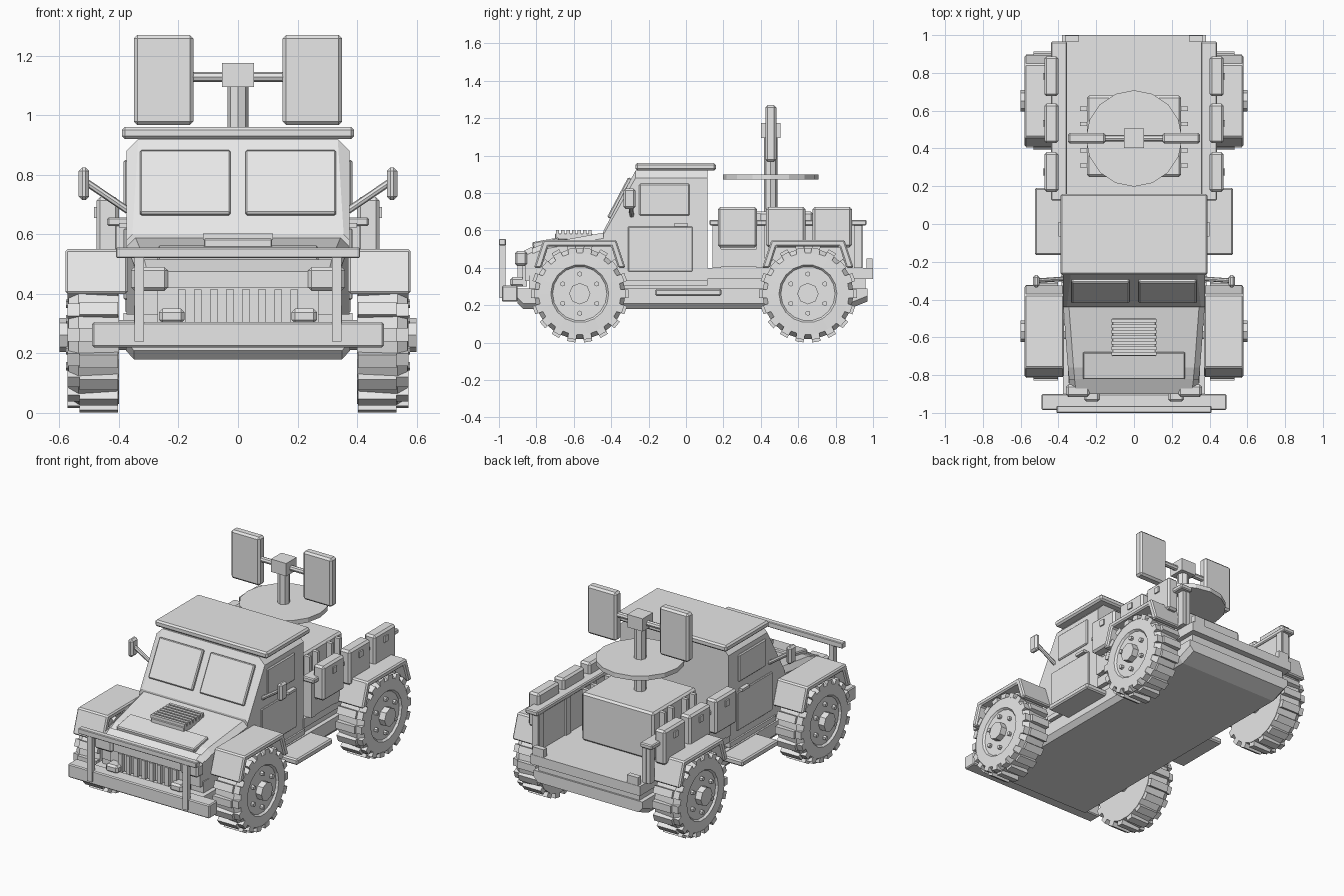
import bpy, bmesh, math
from mathutils import Matrix, Vector

if "Cube" in bpy.data.objects:
    bpy.data.objects.remove(bpy.data.objects["Cube"])

grey = bpy.data.materials.new("plain_grey")
grey.diffuse_color = (0.8, 0.8, 0.8, 1)
grey.use_nodes = True
grey.node_tree.nodes["Principled BSDF"].inputs["Base Color"].default_value = grey.diffuse_color


def finish(bm, name, bevel=0):
    bmesh.ops.recalc_face_normals(bm, faces=bm.faces)
    me = bpy.data.meshes.new(name)
    bm.to_mesh(me)
    bm.free()
    me.materials.append(grey)
    ob = bpy.data.objects.new(name, me)
    bpy.context.collection.objects.link(ob)
    if bevel:
        m = ob.modifiers.new("edge_bevel", 'BEVEL')
        m.width, m.segments = bevel, 1
    return ob


def box(name, x, y, z, bevel=0, rot=0):
    """Box from (min, max) ranges, optionally tilted about x."""
    bm = bmesh.new()
    bmesh.ops.create_cube(bm, size=1)
    ob = finish(bm, name, bevel)
    size = [abs(r[1] - r[0]) for r in (x, y, z)]
    ob.data.transform(Matrix.Diagonal((*size, 1)))
    ob.location = [(r[0] + r[1]) / 2 for r in (x, y, z)]
    ob.rotation_euler.x = rot
    return ob


def pair(name, x, y, z, bevel=0, rot=0):
    for s, side in ((-1, "left"), (1, "right")):
        box(f"{name}_{side}", (s * x[0], s * x[1]), y, z, bevel, rot)


def rod(name, a, b, r, n=8):
    a, b = Vector(a), Vector(b)
    d = b - a
    bm = bmesh.new()
    mat = Matrix.Translation((a + b) / 2) @ d.to_track_quat('Z', 'Y').to_matrix().to_4x4()
    bmesh.ops.create_cone(bm, cap_ends=True, segments=n, radius1=r, radius2=r,
                          depth=d.length, matrix=mat)
    return finish(bm, name)


def skin(name, rings, bevel=0):
    """Join equal rings of points and cap both ends."""
    bm = bmesh.new()
    vs = [[bm.verts.new(p) for p in ring] for ring in rings]
    n = len(vs[0])
    for a, b in zip(vs, vs[1:]):
        for i in range(n):
            bm.faces.new((a[i], a[(i + 1) % n], b[(i + 1) % n], b[i]))
    bm.faces.new(vs[0])
    bm.faces.new(vs[-1])
    return finish(bm, name, bevel)


def hull_ring(y, w, z0, z1, c):
    half = [(w, z0), (w, z1 - c), (w - c, z1)]
    return [(x, y, z) for x, z in half] + [(-x, y, z) for x, z in reversed(half)]


# Chassis and bed floor
def chassis_ring(y, z0):
    return [(0.377, y, 0.29), (0.377, y, z0 + 0.03), (0.35, y, z0),
            (-0.35, y, z0), (-0.377, y, z0 + 0.03), (-0.377, y, 0.29)]


skin("chassis", [chassis_ring(-0.9, 0.21), chassis_ring(-0.87, 0.18),
                 chassis_ring(0.87, 0.18), chassis_ring(0.97, 0.22)])
box("chassis_core", (-0.35, 0.35), (-0.84, 0.96), (0.27, 0.36))
box("bed_floor", (-0.38, 0.38), (0.11, 1.0), (0.34, 0.40))
pair("rear_stop", (0.29, 0.365), (0.965, 0.998), (0.40, 0.45))
pair("sill", (0.34, 0.385), (-0.34, 0.115), (0.305, 0.335))

# Cab with sloped windscreen
skin("cab", [hull_ring(-0.44, 0.375, 0.33, 0.60, 0.02),
             hull_ring(-0.27, 0.375, 0.33, 0.92, 0.04),
             hull_ring(0.115, 0.375, 0.33, 0.92, 0.04)])
box("roof", (-0.39, 0.39), (-0.27, 0.16), (0.92, 0.96), 0.01)
tilt = -math.atan2(0.17, 0.32)
pair("windscreen_pane", (0.025, 0.33), (-0.367, -0.339), (0.651, 0.893), 0.006, tilt)
pair("door", (0.36, 0.384), (-0.31, 0.035), (0.38, 0.62), 0.004)
pair("door_window", (0.36, 0.384), (-0.25, 0.02), (0.68, 0.85), 0.006)
pair("door_handle", (0.37, 0.40), (-0.065, 0.01), (0.622, 0.638))
pair("side_step", (0.36, 0.525), (-0.165, 0.19), (0.25, 0.287), 0.008)

# Bonnet, narrowing to the front
skin("bonnet", [hull_ring(-0.43, 0.375, 0.33, 0.59, 0.03),
                hull_ring(-0.76, 0.35, 0.33, 0.53, 0.03),
                hull_ring(-0.86, 0.34, 0.33, 0.49, 0.03)])
skin("bonnet_lip", [hull_ring(-0.82, 0.345, 0.42, 0.515, 0.03),
                    hull_ring(-0.90, 0.335, 0.42, 0.475, 0.03)])
slope = math.atan2(0.06, 0.33)
box("bonnet_panel", (-0.27, 0.27), (-0.82, -0.675), (0.505, 0.55), 0.006, slope)
box("vent_base", (-0.115, 0.115), (-0.70, -0.50), (0.55, 0.585), 0.004)
for i in range(7):
    y = -0.687 + i * 0.029
    box(f"vent_slat_{i}", (-0.118, 0.118), (y - 0.009, y + 0.009), (0.58, 0.603))

# Grille, headlights, bumper and guard
box("grille_back", (-0.27, 0.27), (-0.875, -0.85), (0.30, 0.42))
for i in range(8):
    x = -0.189 + i * 0.054
    box(f"grille_bar_{i}", (x - 0.013, x + 0.013), (-0.90, -0.87), (0.30, 0.415))
pair("headlight", (0.235, 0.36), (-0.915, -0.85), (0.41, 0.49), 0.012)
box("front_bumper", (-0.49, 0.49), (-0.985, -0.90), (0.22, 0.305), 0.006)
pair("tow_hook", (0.18, 0.265), (-0.94, -0.86), (0.30, 0.35), 0.012)
box("guard_bar", (-0.41, 0.41), (-1.0, -0.963), (0.52, 0.555), 0.004)
pair("guard_post", (0.315, 0.348), (-0.998, -0.966), (0.24, 0.53))

# Mirrors
for s, side in ((-1, "left"), (1, "right")):
    rod(f"mirror_arm_{side}", (s * 0.37, -0.29, 0.68), (s * 0.51, -0.30, 0.775), 0.012)
pair("mirror", (0.50, 0.535), (-0.335, -0.27), (0.715, 0.825), 0.012)


# Fenders: bent strips over each wheel
def fender(name, s, yc):
    outer = [(-0.245, 0.40), (-0.195, 0.55), (0.195, 0.55), (0.245, 0.40)]
    inner = [(0.205, 0.40), (0.168, 0.515), (-0.168, 0.515), (-0.205, 0.40)]
    prof = outer + inner
    skin(name, [[(s * x, yc + y, z) for y, z in prof] for x in (0.37, 0.58)], 0.008)


# Wheels: lathed about x, with tread blocks and lug nuts
def wheel(name, s, yc):
    n, zc = 18, 0.262
    prof = [(0.40, 0.15), (0.40, 0.235), (0.535, 0.245), (0.57, 0.222),
            (0.572, 0.155), (0.56, 0.145), (0.56, 0.06)]
    skin(name, [[(s * x, yc + r * math.cos(2 * math.pi * k / n),
                  zc + r * math.sin(2 * math.pi * k / n)) for k in range(n)]
                for x, r in prof])
    rod(name + "_hub", (s * 0.55, yc, zc), (s * 0.60, yc, zc), 0.057, 8)
    for k in range(6):
        a = math.pi * (k + 0.5) / 3
        y, z = yc + 0.105 * math.cos(a), zc + 0.105 * math.sin(a)
        rod(f"{name}_nut_{k}", (s * 0.55, y, z), (s * 0.578, y, z), 0.014, 6)
    bm = bmesh.new()
    for k in range(n):
        turn = Matrix.Translation((0, yc, zc)) @ Matrix.Rotation(2 * math.pi * k / n + math.pi / 2, 4, 'X')
        for x, r, dims in ((0.468, 0.246, (0.13, 0.045, 0.03)),
                           (0.55, 0.231, (0.045, 0.045, 0.03))):
            mat = turn @ Matrix.Translation((s * x, 0, r)) @ Matrix.Diagonal((*dims, 1))
            bmesh.ops.create_cube(bm, size=1, matrix=mat)
    finish(bm, name + "_tread")


for s, side in ((-1, "left"), (1, "right")):
    for yc, end in ((-0.568, "front"), (0.652, "rear")):
        wheel(f"{end}_wheel_{side}", s, yc)
        fender(f"{end}_fender_{side}", s, yc)

# Axles
for yc, end in ((-0.568, "front"), (0.652, "rear")):
    rod(f"{end}_axle", (-0.42, yc, 0.262), (0.42, yc, 0.262), 0.05)

# Bed walls, rails and stowage cases
pair("bed_wall", (0.365, 0.385), (0.16, 0.945), (0.40, 0.63))
pair("wall_frame", (0.38, 0.41), (0.145, 0.40), (0.405, 0.50))
pair("bed_rail", (0.355, 0.44), (0.125, 0.965), (0.627, 0.657), 0.006)
for y in (0.165, 0.40, 0.655, 0.92):
    pair(f"rail_post_{int(y * 1000)}", (0.355, 0.41), (y - 0.022, y + 0.022), (0.40, 0.63))
for i, y in enumerate((0.275, 0.533, 0.782)):
    pair(f"case_{i}", (0.40, 0.475), (y - 0.105, y + 0.105), (0.51, 0.725), 0.012)
    pair(f"case_clasp_{i}", (0.46, 0.483), (y - 0.018, y + 0.018), (0.655, 0.692))

# Equipment box in the bed with side ribs
box("equipment_box", (-0.25, 0.25), (0.25, 0.68), (0.40, 0.70), 0.012)
for i, y in enumerate((0.31, 0.39, 0.53, 0.61)):
    pair(f"box_rib_{i}", (0.24, 0.285), (y - 0.011, y + 0.011), (0.43, 0.69))

# Mast, platform disc and twin panels
rod("platform_disc", (0, 0.453, 0.872), (0, 0.453, 0.90), 0.255, 16)
rod("mast", (0, 0.453, 0.69), (0, 0.453, 1.11), 0.036, 8)
box("mast_head", (-0.053, 0.053), (0.402, 0.506), (1.095, 1.175))
rod("cross_bar", (-0.18, 0.453, 1.128), (0.18, 0.453, 1.128), 0.017, 8)
pair("panel", (0.15, 0.35), (0.425, 0.483), (0.967, 1.27), 0.012)
